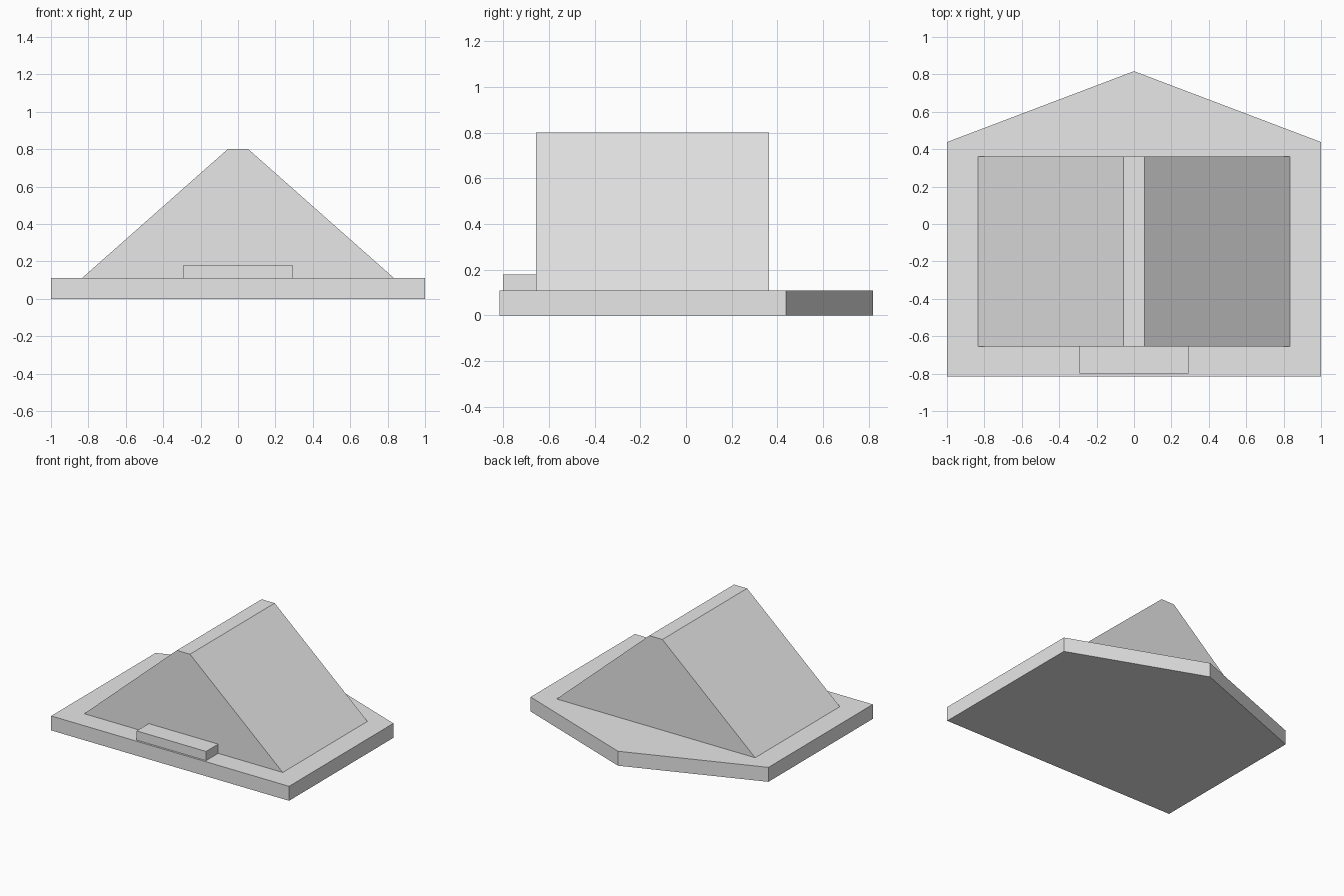
import bpy
import bmesh
from mathutils import Vector

cube = bpy.data.objects.get("Cube")
if cube:
    bpy.data.objects.remove(cube, do_unlink=True)

grey = bpy.data.materials.new("light_grey")
grey.use_nodes = True
colour = (0.8, 0.8, 0.8, 1)
grey.diffuse_color = colour
grey.node_tree.nodes["Principled BSDF"].inputs["Base Color"].default_value = colour


def prism(name, profile, offset):
    """Extrude a closed flat profile along an offset into a solid."""
    bm = bmesh.new()
    face = bm.faces.new([bm.verts.new(p) for p in profile])
    result = bmesh.ops.extrude_face_region(bm, geom=[face], use_keep_orig=True)
    moved = [v for v in result["geom"] if isinstance(v, bmesh.types.BMVert)]
    bmesh.ops.translate(bm, verts=moved, vec=Vector(offset))
    bmesh.ops.recalc_face_normals(bm, faces=bm.faces)
    mesh = bpy.data.meshes.new(name)
    bm.to_mesh(mesh)
    bm.free()
    mesh.materials.append(grey)
    obj = bpy.data.objects.new(name, mesh)
    bpy.context.collection.objects.link(obj)
    return obj


BASE_TOP = 0.11
BODY_FRONT, BODY_BACK = -0.655, 0.362

# Five-sided base slab with a pointed back
outline = [(-1, -0.815), (1, -0.815), (1, 0.438), (0, 0.817), (-1, 0.438)]
prism("base_slab", [(x, y, 0) for x, y in outline], (0, 0, BASE_TOP))

# Ridged body with sloping sides and a narrow flat top
section = [(-0.835, BASE_TOP), (0.835, BASE_TOP), (0.055, 0.80), (-0.055, 0.80)]
prism("sloped_body", [(x, BODY_FRONT, z) for x, z in section],
      (0, BODY_BACK - BODY_FRONT, 0))

# Low step against the front of the body
step = [(-0.292, -0.80), (0.292, -0.80), (0.292, BODY_FRONT), (-0.292, BODY_FRONT)]
prism("front_step", [(x, y, BASE_TOP) for x, y in step], (0, 0, 0.07))
